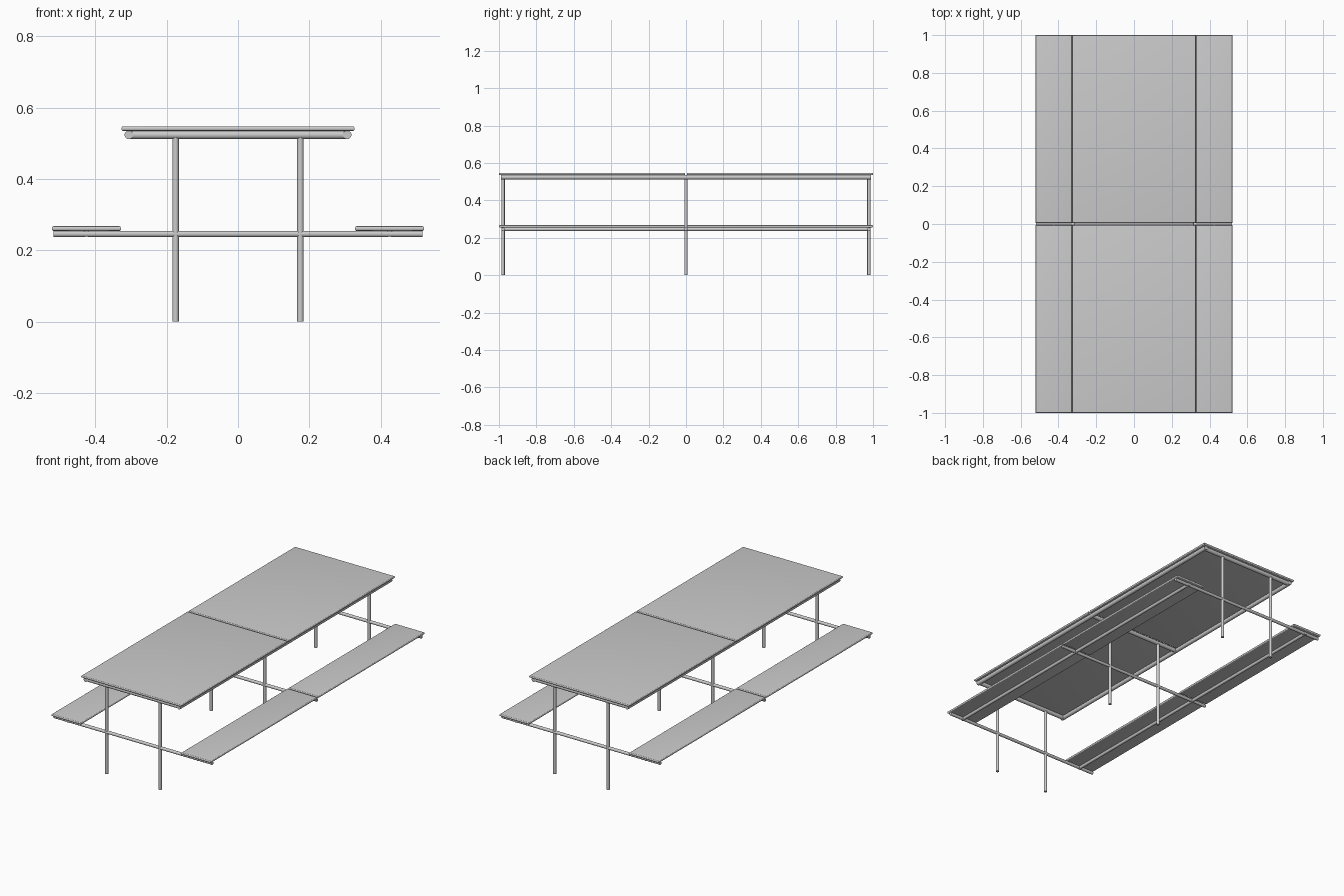
import bpy, bmesh
from mathutils import Vector

if "Cube" in bpy.data.objects:
    bpy.data.objects.remove(bpy.data.objects["Cube"])


def tube(name, a, b, r):
    # smooth round bar between two points
    a, b = Vector(a), Vector(b)
    d = b - a
    bpy.ops.mesh.primitive_cylinder_add(vertices=24, radius=r, depth=d.length, location=(a + b) / 2)
    ob = bpy.context.object
    ob.name = name
    ob.rotation_euler = d.to_track_quat('Z', 'Y').to_euler()
    bpy.ops.object.shade_smooth_by_angle()


def slab(name, x0, x1, y0, y1, z0, z1):
    # flat board with rounded long and short edges
    bm = bmesh.new()
    bmesh.ops.create_cube(bm, size=1)
    for v in bm.verts:
        v.co = ((x0 + x1) / 2 + v.co.x * (x1 - x0),
                (y0 + y1) / 2 + v.co.y * (y1 - y0),
                (z0 + z1) / 2 + v.co.z * (z1 - z0))
    edges = [e for e in bm.edges if abs(e.verts[0].co.z - e.verts[1].co.z) < 1e-5]
    bmesh.ops.bevel(bm, geom=edges, offset=(z1 - z0) * 0.45, segments=4,
                    profile=0.5, affect='EDGES')
    me = bpy.data.meshes.new(name)
    bm.to_mesh(me)
    bm.free()
    ob = bpy.data.objects.new(name, me)
    bpy.context.collection.objects.link(ob)
    bpy.ops.object.select_all(action='DESELECT')
    ob.select_set(True)
    bpy.context.view_layer.objects.active = ob
    bpy.ops.object.shade_smooth_by_angle()


TOP_Z, TOP_R = 0.524, 0.012
BAR_Z, BAR_R = 0.246, 0.009
GAP = 0.005

# boards: two table tops and four seats
for s in (-1, 1):
    y0, y1 = sorted((s * GAP, s * 1.0))
    slab("table_top", -0.327, 0.327, y0, y1, 0.535, 0.548)
    for side in (-1, 1):
        x0, x1 = sorted((side * 0.328, side * 0.522))
        slab("seat", x0, x1, y0, y1, 0.2545, 0.268)

# three leg frames
for y in (-0.978, 0, 0.978):
    for x in (-0.175, 0.175):
        tube("leg", (x, y, 0), (x, y, TOP_Z), BAR_R)
    tube("seat_crossbar", (-0.518, y, BAR_Z), (0.518, y, BAR_Z), BAR_R)
    tube("top_crossbar", (-0.306, y, TOP_Z), (0.306, y, TOP_Z), TOP_R)

# long rails under the table edges and under the seats
for x in (-1, 1):
    tube("top_rail", (x * 0.306, -0.99, TOP_Z), (x * 0.306, 0.99, TOP_Z), TOP_R)
    tube("seat_rail", (x * 0.425, -0.985, BAR_Z), (x * 0.425, 0.985, BAR_Z), BAR_R)
